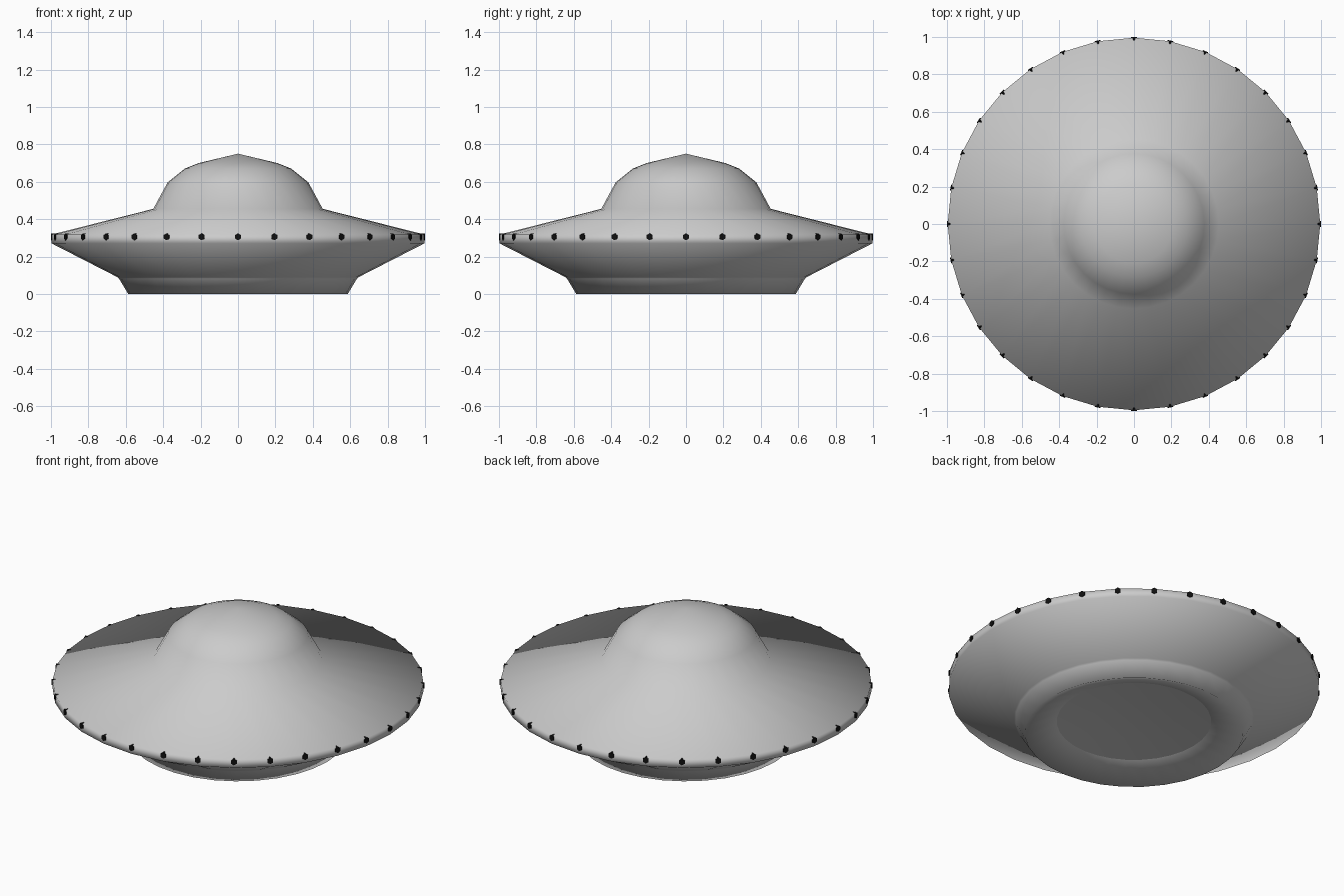
import bpy, bmesh, math
from mathutils import Matrix

if "Cube" in bpy.data.objects:
    bpy.data.objects.remove(bpy.data.objects["Cube"])

SIDES = 32


def finish(name, bm, smooth):
    mesh = bpy.data.meshes.new(name)
    bm.to_mesh(mesh)
    bm.free()
    for p in mesh.polygons:
        p.use_smooth = smooth
    obj = bpy.data.objects.new(name, mesh)
    bpy.context.collection.objects.link(obj)
    return obj


def lathe(name, profile):
    bm = bmesh.new()
    verts = [bm.verts.new((r, 0, z)) for r, z in profile]
    edges = [bm.edges.new(pair) for pair in zip(verts, verts[1:])]
    bmesh.ops.spin(bm, geom=verts + edges, cent=(0, 0, 0), axis=(0, 0, 1),
                   angle=math.tau, steps=SIDES, use_duplicate=False)
    bmesh.ops.remove_doubles(bm, verts=bm.verts, dist=0.0005)
    bmesh.ops.recalc_face_normals(bm, faces=bm.faces)
    return bm


# Saucer hull: dome, upper slope, rim, lower slope, foot and recessed underside
hull = lathe("hull", [
    (0, 0.75), (0.21, 0.70), (0.285, 0.67), (0.376, 0.597), (0.453, 0.455),
    (0.996, 0.318), (0.996, 0.27), (0.645, 0.09), (0.636, 0.082),
    (0.587, 0), (0.415, 0.068)])
finish("saucer_hull", hull, True)

# Shallow bowl closing the underside
bowl = lathe("bowl", [(0.415, 0.068), (0.22, 0.085), (0, 0.09)])
for f in bowl.faces:
    if f.normal.z > 0:
        f.normal_flip()
finish("underside_bowl", bowl, True)

# Ring of small black six-sided lights set into the rim
black = bpy.data.materials.new("black")
black.diffuse_color = (0.005, 0.005, 0.005, 1)
black.use_nodes = True
black.node_tree.nodes["Principled BSDF"].inputs["Base Color"].default_value = black.diffuse_color
lights = bmesh.new()
for i in range(SIDES):
    place = (Matrix.Rotation(math.tau * i / SIDES, 4, 'Z')
             @ Matrix.Translation((0.99, 0, 0.305))
             @ Matrix.Rotation(math.pi / 2, 4, 'Y')
             @ Matrix.Rotation(math.pi / 2, 4, 'Z'))
    bmesh.ops.create_cone(lights, cap_ends=True, segments=6, radius1=0.018,
                          radius2=0.018, depth=0.02, matrix=place)
finish("rim_lights", lights, False).data.materials.append(black)
